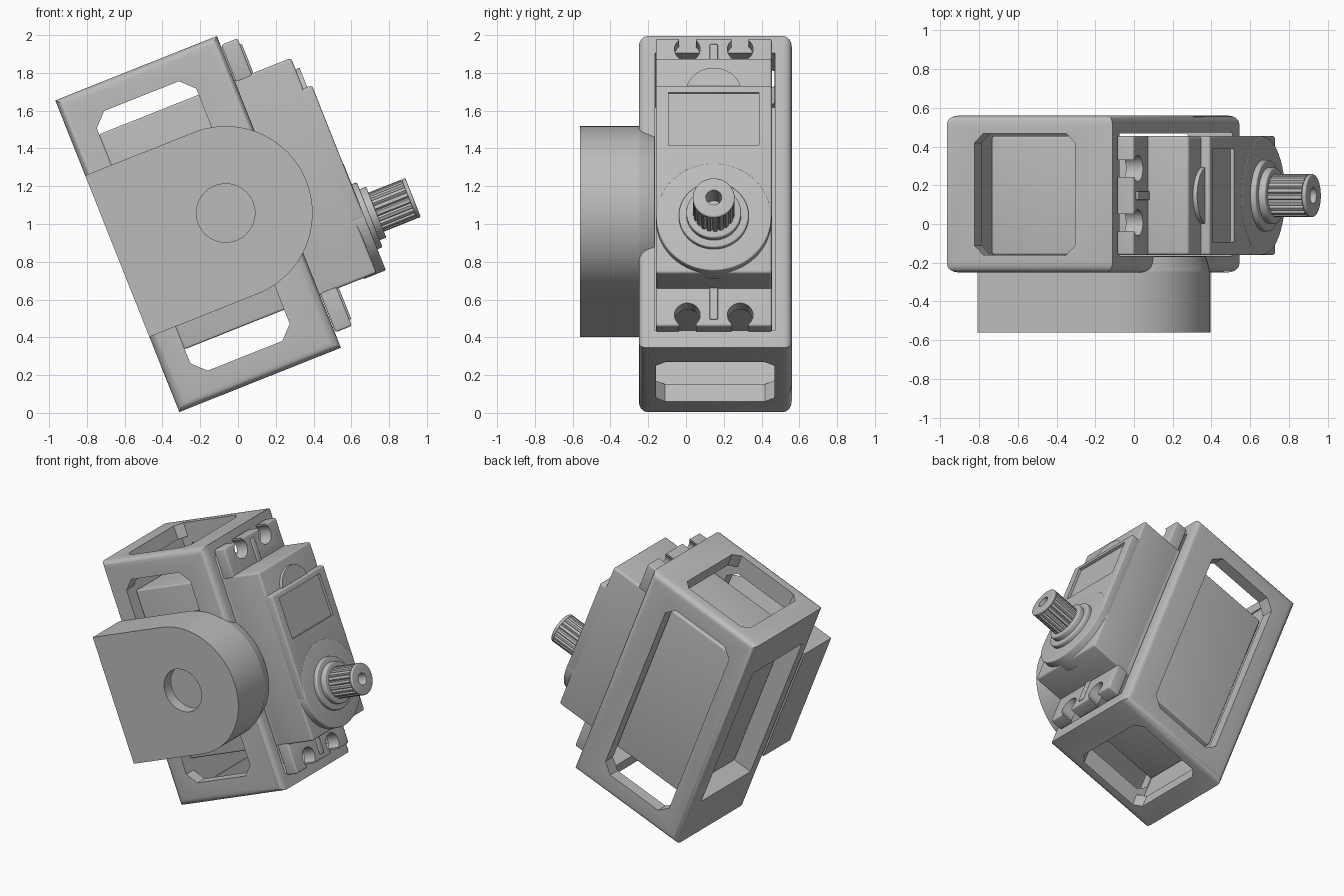
import bpy, bmesh
from math import sin, cos, pi, radians
from mathutils import Matrix

old = bpy.data.objects.get("Cube")
if old:
    bpy.data.objects.remove(old, do_unlink=True)

grey = bpy.data.materials.new("light_grey")
grey.use_nodes = True
COLOUR = (0.5, 0.5, 0.5, 1)
grey.diffuse_color = COLOUR
grey.node_tree.nodes["Principled BSDF"].inputs["Base Color"].default_value = COLOUR

# Parts are built upright, then the whole assembly is leaned over
LEAN = Matrix.Translation((-0.065, 0, 1.058)) @ Matrix.Rotation(radians(-21.7), 4, 'Y')
MID = 0.147     # servo centre in y
SHAFT = -0.29   # output shaft height
parts = []


def prism(name, outline, axis, lo, hi, bevel=0, keep=None, taper=1.0):
    """Extrude a 2D outline along an axis; the other two axes are in x, y, z order."""
    def place(p, h):
        c = list(p)
        c.insert(axis, h)
        return c
    bm = bmesh.new()
    a = [bm.verts.new(place(p, lo)) for p in outline]
    b = [bm.verts.new(place([c * taper for c in p], hi)) for p in outline]
    n = len(a)
    bm.faces.new(a)
    bm.faces.new(b)
    for i in range(n):
        j = (i + 1) % n
        bm.faces.new((a[i], a[j], b[j], b[i]))
    bmesh.ops.recalc_face_normals(bm, faces=bm.faces)
    if bevel:
        edges = [e for e in bm.edges if keep is None or keep(e)]
        bmesh.ops.bevel(bm, geom=edges, offset=bevel, segments=4,
                        profile=0.5, affect='EDGES', clamp_overlap=True)
    me = bpy.data.meshes.new(name)
    bm.to_mesh(me)
    bm.free()
    ob = bpy.data.objects.new(name, me)
    bpy.context.collection.objects.link(ob)
    me.materials.append(grey)
    parts.append(ob)
    return ob


def rect(x0, x1, y0, y1, cut=0):
    if not cut:
        return [(x0, y0), (x1, y0), (x1, y1), (x0, y1)]
    return [(x0 + cut, y0), (x1 - cut, y0), (x1, y0 + cut), (x1, y1 - cut),
            (x1 - cut, y1), (x0 + cut, y1), (x0, y1 - cut), (x0, y0 + cut)]


def arc(cx, cy, r, n=64, start=0, sweep=2 * pi):
    m = n if sweep >= 2 * pi else n + 1
    return [(cx + r * cos(start + sweep * i / n), cy + r * sin(start + sweep * i / n))
            for i in range(m)]


def box(name, x, y, z, bevel=0, keep=None):
    return prism(name, rect(*x, *y), 2, *z, bevel, keep)


def cap_edge(e):
    return any(len(f.verts) > 4 for f in e.link_faces)


def carve(target, cutters):
    for c in cutters:
        m = target.modifiers.new("cut", 'BOOLEAN')
        m.operation = 'DIFFERENCE'
        m.solver = 'EXACT'
        m.object = c
    bpy.context.view_layer.update()
    dg = bpy.context.evaluated_depsgraph_get()
    me = bpy.data.meshes.new_from_object(target.evaluated_get(dg))
    target.modifiers.clear()
    target.data = me
    for c in cutters:
        parts.remove(c)
        bpy.data.objects.remove(c, do_unlink=True)


# Holder frame: rounded side rims, hollow, windows on every wall
def along_side(e):
    d = e.verts[0].co - e.verts[1].co
    return abs(d.y) < 1e-4


frame = box("holder_frame", (-0.618, 0.303), (-0.25, 0.56), (-0.888, 0.888), 0.045, along_side)
carve(frame, [
    box("cavity", (-0.474, 0.5), (-0.165, 0.472), (-0.79, 0.79)),
    prism("side_window", rect(-0.468, 0.098, -0.74, 0.74, 0.07), 1, -1, 1),
    prism("end_window", rect(-0.465, 0.096, -0.16, 0.468, 0.05), 2, -1, 1),
    prism("rear_window", rect(-0.14, 0.44, -0.55, 0.6), 0, -1, 0),
])

# Pivot boss with a blind hole
R = 0.46
boss = prism("pivot_boss", [(-0.618, R), (-0.618, -R)]
             + arc(0, 0, R, 48, -pi / 2, pi), 1, -0.56, -0.245)
carve(boss, [prism("boss_hole", arc(0, 0, 0.155, 48), 1, -0.7, -0.48)])
prism("boss_support", arc(0, 0, R, 96), 1, -0.25, -0.168, taper=0.95)

# Servo case
Y = (MID - 0.307, MID + 0.307)
box("servo_body", (-0.47, 0.33), Y, (-0.59, 0.635), 0.012)
box("servo_upper_case", (0.30, 0.625), Y, (-0.59, 0.635), 0.015)
prism("case_bump", arc(MID, 0.42, 0.15), 0, 0.6, 0.648)
panel = box("servo_top_panel", (0.6, 0.674), Y, (SHAFT, 0.46), 0.012)
carve(panel, [prism("panel_recess", rect(MID - 0.24, MID + 0.24, 0.12, 0.42), 0, 0.655, 0.8)])
prism("output_disc", arc(MID, SHAFT, 0.305, 96), 0, 0.55, 0.676, 0.008, cap_edge)

# Mounting tabs with open keyhole slots and a stiffening rib
for name, s, root, tip in (("upper", 1, 0.62, 0.836), ("lower", -1, 0.575, 0.802)):
    tab = box(name + "_tab", (0.306, 0.40), Y, sorted((s * root, s * tip)), 0.012)
    cuts = []
    for y in (MID - 0.14, MID + 0.14):
        z = s * (tip - 0.062)
        cuts.append(prism("hole", arc(y, z, 0.068, 32), 0, 0.2, 0.5))
        cuts.append(prism("slot", rect(y - 0.045, y + 0.045, *sorted((z, s * 1.0))), 0, 0.2, 0.5))
    carve(tab, cuts)
    box(name + "_tab_rib", (0.38, 0.41), (MID - 0.022, MID + 0.022),
        sorted((s * root, s * (tip - 0.035))), 0.006)

# Output bearing collars
prism("outer_collar", arc(MID, SHAFT, 0.185), 0, 0.66, 0.705, 0.008, cap_edge)
prism("inner_collar", arc(MID, SHAFT, 0.145), 0, 0.69, 0.742, 0.008, cap_edge)

# Splined shaft with a plain tip and a screw hole
TEETH = 20
spline = []
for i in range(TEETH * 4):
    r = 0.111 if i % 4 < 3 else 0.1
    t = 2 * pi * i / (TEETH * 4)
    spline.append((MID + r * cos(t), SHAFT + r * sin(t)))
shaft = prism("splined_shaft", spline, 0, 0.73, 0.93)
tip_ring = prism("shaft_tip", arc(MID, SHAFT, 0.111), 0, 0.93, 0.952, 0.008, cap_edge)
for part in (shaft, tip_ring):
    carve(part, [prism("screw_hole", arc(MID, SHAFT, 0.042, 32), 0, 0.8, 1.1)])

# Lean the assembly and shade it
for ob in bpy.context.view_layer.objects:
    ob.select_set(False)
for ob in parts:
    ob.data.transform(LEAN)
    ob.select_set(True)
bpy.context.view_layer.objects.active = frame
bpy.ops.object.shade_smooth_by_angle(angle=radians(30))
